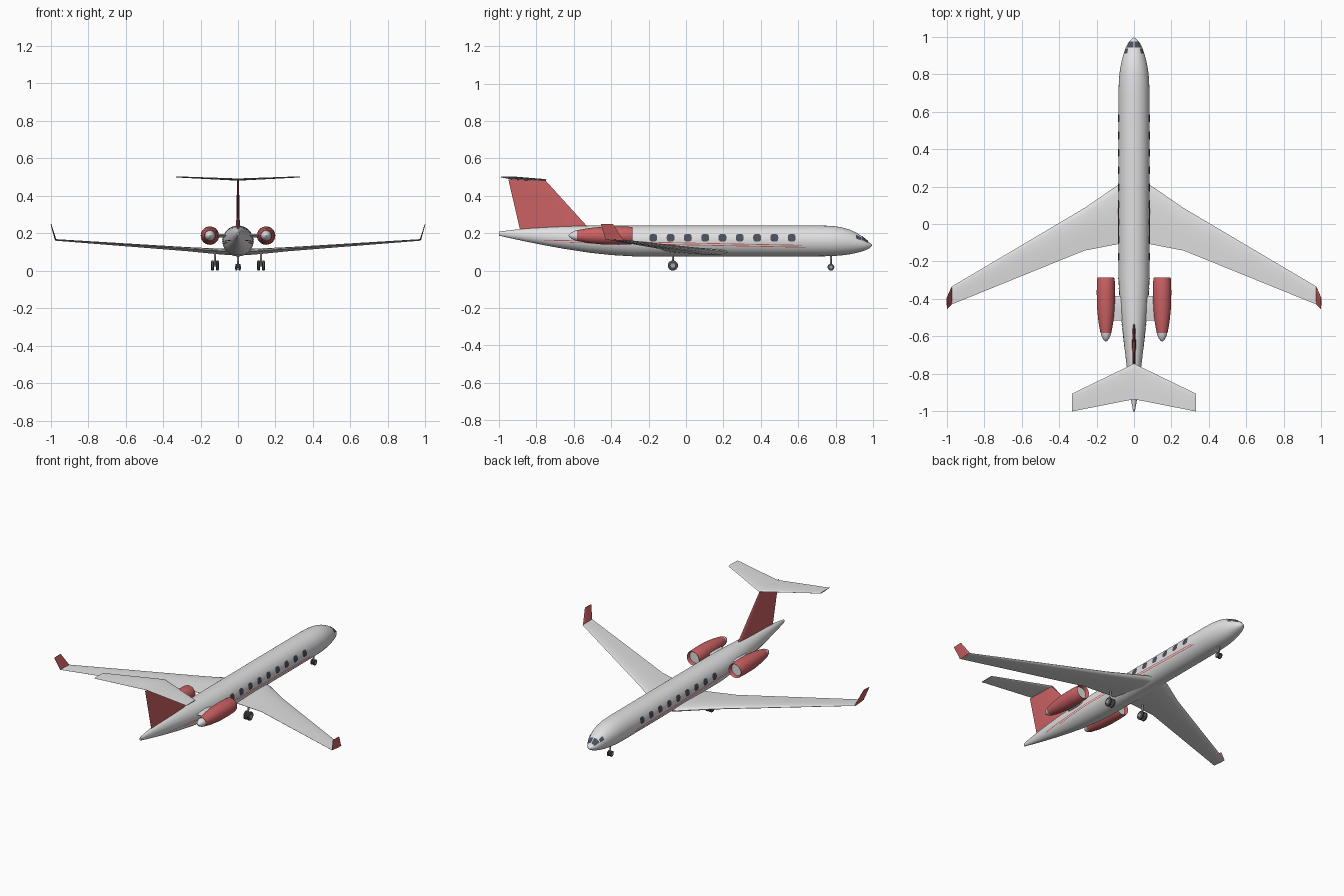
import bpy, bmesh, math
from mathutils import Vector

cube = bpy.data.objects.get("Cube")
if cube:
    bpy.data.objects.remove(cube, do_unlink=True)


def material(name, rgb, rough=0.5):
    m = bpy.data.materials.new(name)
    m.diffuse_color = (*rgb, 1)
    m.use_nodes = True
    bsdf = m.node_tree.nodes["Principled BSDF"]
    bsdf.inputs["Base Color"].default_value = (*rgb, 1)
    bsdf.inputs["Roughness"].default_value = rough
    return m


WHITE = material("body_white", (0.75, 0.75, 0.76))
RED = material("trim_red", (0.60, 0.12, 0.125))
GLASS = material("dark_glass", (0.07, 0.08, 0.11))
TYRE = material("tyre_grey", (0.07, 0.07, 0.075))
METAL = material("strut_metal", (0.35, 0.36, 0.38))


def add_mesh(name, verts, faces, mat, angle=35, outward=False):
    """Make an object; outward patches face away from the x = 0 plane."""
    me = bpy.data.meshes.new(name)
    bm = bmesh.new()
    vs = [bm.verts.new(v) for v in verts]
    for f in faces:
        bm.faces.new([vs[i] for i in f])
    if outward:
        bm.normal_update()
        for f in bm.faces:
            if f.normal.x * f.calc_center_median().x < 0:
                f.normal_flip()
    else:
        bmesh.ops.recalc_face_normals(bm, faces=bm.faces)
    bm.to_mesh(me)
    bm.free()
    ob = bpy.data.objects.new(name, me)
    bpy.context.collection.objects.link(ob)
    me.materials.append(mat)
    bpy.ops.object.select_all(action='DESELECT')
    ob.select_set(True)
    bpy.context.view_layer.objects.active = ob
    bpy.ops.object.shade_smooth_by_angle(angle=math.radians(angle))
    return ob


def loft(name, rings, mat, angle=35):
    """Skin a list of equal closed rings and cap both ends."""
    n = len(rings[0])
    verts = [p for r in rings for p in r]
    faces = [(k * n + i, k * n + (i + 1) % n, (k + 1) * n + (i + 1) % n, (k + 1) * n + i)
             for k in range(len(rings) - 1) for i in range(n)]
    faces += [tuple(range(n)), tuple(range(len(verts) - n, len(verts)))]
    return add_mesh(name, verts, faces, mat, angle)


def ring(center, r, axis, n=32):
    out = []
    for i in range(n):
        c, s = r * math.cos(math.tau * i / n), r * math.sin(math.tau * i / n)
        off = (c, 0, s) if axis == 'y' else (0, c, s) if axis == 'x' else (c, s, 0)
        out.append(Vector(center) + Vector(off))
    return out


def lathe(name, origin, profile, axis, mat, n=32):
    """Turn (distance along axis, radius) pairs into a round solid."""
    d = Vector([float(a == axis) for a in 'xyz'])
    return loft(name, [ring(Vector(origin) + d * t, r, axis, n) for t, r in profile], mat)


# Aerofoil outline: (chord fraction, half thickness)
FOIL = [(0, 0), (0.03, 0.5), (0.12, 0.85), (0.35, 1), (0.65, 0.65), (1, 0.06),
        (1, -0.06), (0.65, -0.65), (0.35, -1), (0.12, -0.85), (0.03, -0.5)]


def foil(le, te, thick, normal):
    le, te, normal = Vector(le), Vector(te), Vector(normal)
    return [le.lerp(te, c) + normal * (t * thick / 2) for c, t in FOIL]


# Fuselage stations: y, top z, bottom z, half width
BODY = [(-1.0, 0.208, 0.187, 0.005), (-0.93, 0.217, 0.171, 0.017), (-0.85, 0.225, 0.154, 0.027),
        (-0.75, 0.232, 0.134, 0.040), (-0.65, 0.237, 0.116, 0.052), (-0.52, 0.240, 0.096, 0.066),
        (-0.40, 0.241, 0.083, 0.077), (-0.28, 0.241, 0.076, 0.083), (0.0, 0.241, 0.076, 0.083),
        (0.40, 0.241, 0.076, 0.083), (0.70, 0.241, 0.076, 0.083), (0.78, 0.239, 0.077, 0.080),
        (0.83, 0.232, 0.081, 0.074), (0.875, 0.219, 0.087, 0.065), (0.91, 0.203, 0.094, 0.055),
        (0.94, 0.184, 0.102, 0.045), (0.965, 0.164, 0.111, 0.032), (0.982, 0.149, 0.120, 0.018),
        (0.991, 0.141, 0.128, 0.008), (0.995, 0.136, 0.133, 0.002)]


def section(y):
    for a, b in zip(BODY, BODY[1:]):
        if y <= b[0]:
            t = (y - a[0]) / (b[0] - a[0])
            top, bot, w = [a[i] + (b[i] - a[i]) * t for i in (1, 2, 3)]
            return (top + bot) / 2, (top - bot) / 2, w


def skin(y, a, side=1, off=0.0):
    """Point on the fuselage skin at station y and angle a above the waist."""
    c, h, w = section(y)
    return Vector((side * (w + off) * math.cos(a), y, c + (h + off) * math.sin(a)))


def angle_at(y, z):
    c, h, _ = section(y)
    return math.asin(max(-1, min(1, (z - c) / h)))


loft("fuselage", [[skin(s[0], math.tau * i / 48) for i in range(48)] for s in BODY], WHITE, 60)


def skin_patch(name, fn, nu, nv, side, mat):
    """Thin plate following the skin; fn(u, v) gives (y, angle)."""
    verts = [skin(*fn(i / nu, j / nv), side, 0.0018) for i in range(nu + 1) for j in range(nv + 1)]
    m = nv + 1
    faces = [(i * m + j, (i + 1) * m + j, (i + 1) * m + j + 1, i * m + j + 1)
             for i in range(nu) for j in range(nv)]
    return add_mesh(name, verts, faces, mat, 60, True)


def stripe(y0, y1, z0):
    def fn(u, v):
        y = y0 + (y1 - y0) * u
        return y, angle_at(y, z0 - 0.02 * y + (v - 0.5) * 0.004)
    return fn


def pane(y0, y1, a0, a1):
    return lambda u, v: (y0 + (y1 - y0) * u, math.radians(a0 + (a1 - a0) * v))


def cabin_window(name, yc, zc, side):
    # Rounded square outline pressed onto the skin
    verts = [skin(yc, angle_at(yc, zc), side, 0.002)]
    for i in range(16):
        c, s = math.cos(math.tau * i / 16), math.sin(math.tau * i / 16)
        y = yc + 0.021 * math.copysign(abs(c) ** 0.65, c)
        z = zc + 0.020 * math.copysign(abs(s) ** 0.65, s)
        verts.append(skin(y, angle_at(y, z), side, 0.002))
    add_mesh(name, verts, [(0, i + 1, (i + 1) % 16 + 1) for i in range(16)], GLASS, 60, True)


for label, s in (("left", 1), ("right", -1)):
    # Painted details on the fuselage
    for i in range(9):
        cabin_window(f"{label}_cabin_window_{i + 1}", -0.175 + 0.0925 * i, 0.175, s)
    skin_patch(f"{label}_windscreen", pane(0.942, 0.973, 30, 86), 6, 10, s, GLASS)
    skin_patch(f"{label}_cockpit_side_window", pane(0.910, 0.937, 24, 50), 4, 5, s, GLASS)
    skin_patch(f"{label}_upper_stripe", stripe(-0.76, 0.62, 0.148), 69, 1, s, RED)
    skin_patch(f"{label}_lower_stripe", stripe(-0.62, 0.64, 0.138), 63, 1, s, RED)

    # Wing: x, leading y, trailing y, z, thickness
    plan = [(0, 0.25, -0.10, 0.097, 0.034), (0.083, 0.21, -0.107, 0.100, 0.032),
            (0.265, 0.085, -0.142, 0.113, 0.022), (0.975, -0.335, -0.43, 0.163, 0.008)]
    loft(f"{label}_wing", [foil((s * x, a, z), (s * x, b, z + 0.004), t, (0, 0, 1))
                           for x, a, b, z, t in plan], WHITE)
    loft(f"{label}_winglet", [foil((s * 0.973, -0.335, 0.162), (s * 0.973, -0.43, 0.166), 0.008, (1, 0, 0.3)),
                              foil((s * 0.998, -0.39, 0.248), (s * 0.998, -0.455, 0.248), 0.004, (1, 0, 0.3))], RED)

    # Horizontal tail
    loft(f"{label}_tailplane", [foil((0, -0.745, 0.485), (0, -0.935, 0.488), 0.012, (0, 0, 1)),
                                foil((s * 0.33, -0.905, 0.500), (s * 0.33, -1.0, 0.501), 0.006, (0, 0, 1))], WHITE)

    # Engine: hollow-lipped nacelle, intake disc, exhaust cone and pylon
    e = (s * 0.15, 0, 0.187)
    lathe(f"{label}_nacelle", e, [(-0.312, 0.039), (-0.290, 0.041), (-0.285, 0.044), (-0.295, 0.047),
                                  (-0.36, 0.049), (-0.44, 0.048), (-0.52, 0.040), (-0.582, 0.029)], 'y', RED)
    lathe(f"{label}_intake_disc", e, [(-0.315, 0.0385), (-0.309, 0.0385)], 'y', WHITE)
    lathe(f"{label}_exhaust_cone", e, [(-0.575, 0.028), (-0.592, 0.026), (-0.61, 0.018),
                                       (-0.622, 0.009), (-0.627, 0.002)], 'y', WHITE)
    loft(f"{label}_engine_pylon", [foil((s * x, -0.385, 0.187), (s * x, -0.515, 0.187), 0.018, (0, 0, 1))
                                   for x in (0.05, 0.115)], WHITE)


# Vertical fin
loft("tail_fin", [foil((0, -0.50, 0.215), (0, -0.886, 0.215), 0.022, (1, 0, 0)),
                  foil((0, -0.53, 0.238), (0, -0.892, 0.238), 0.020, (1, 0, 0)),
                  foil((0, -0.755, 0.486), (0, -0.95, 0.488), 0.010, (1, 0, 0))], RED)


def landing_gear(name, x, y, radius, gap, width, top):
    """Strut, axle and a pair of wheels with hubs."""
    lathe(f"{name}_strut", (x, y, 0), [(radius, 0.005), (top, 0.006)], 'z', METAL, 12)
    lathe(f"{name}_axle", (x, y, radius), [(-gap, 0.004), (gap, 0.004)], 'x', METAL, 12)
    h, r = width / 2, radius
    for tag, d in (("left", 1), ("right", -1)):
        c = (x + d * gap, y, radius)
        lathe(f"{name}_{tag}_wheel", c, [(-h, r * 0.8), (-h * 0.6, r), (h * 0.6, r), (h, r * 0.8)], 'x', TYRE, 24)
        lathe(f"{name}_{tag}_hub", c, [(-h - 0.001, r * 0.45), (h + 0.001, r * 0.45)], 'x', METAL, 16)


landing_gear("nose_gear", 0, 0.775, 0.018, 0.009, 0.010, 0.095)
landing_gear("left_main_gear", 0.123, -0.07, 0.027, 0.013, 0.015, 0.105)
landing_gear("right_main_gear", -0.123, -0.07, 0.027, 0.013, 0.015, 0.105)
